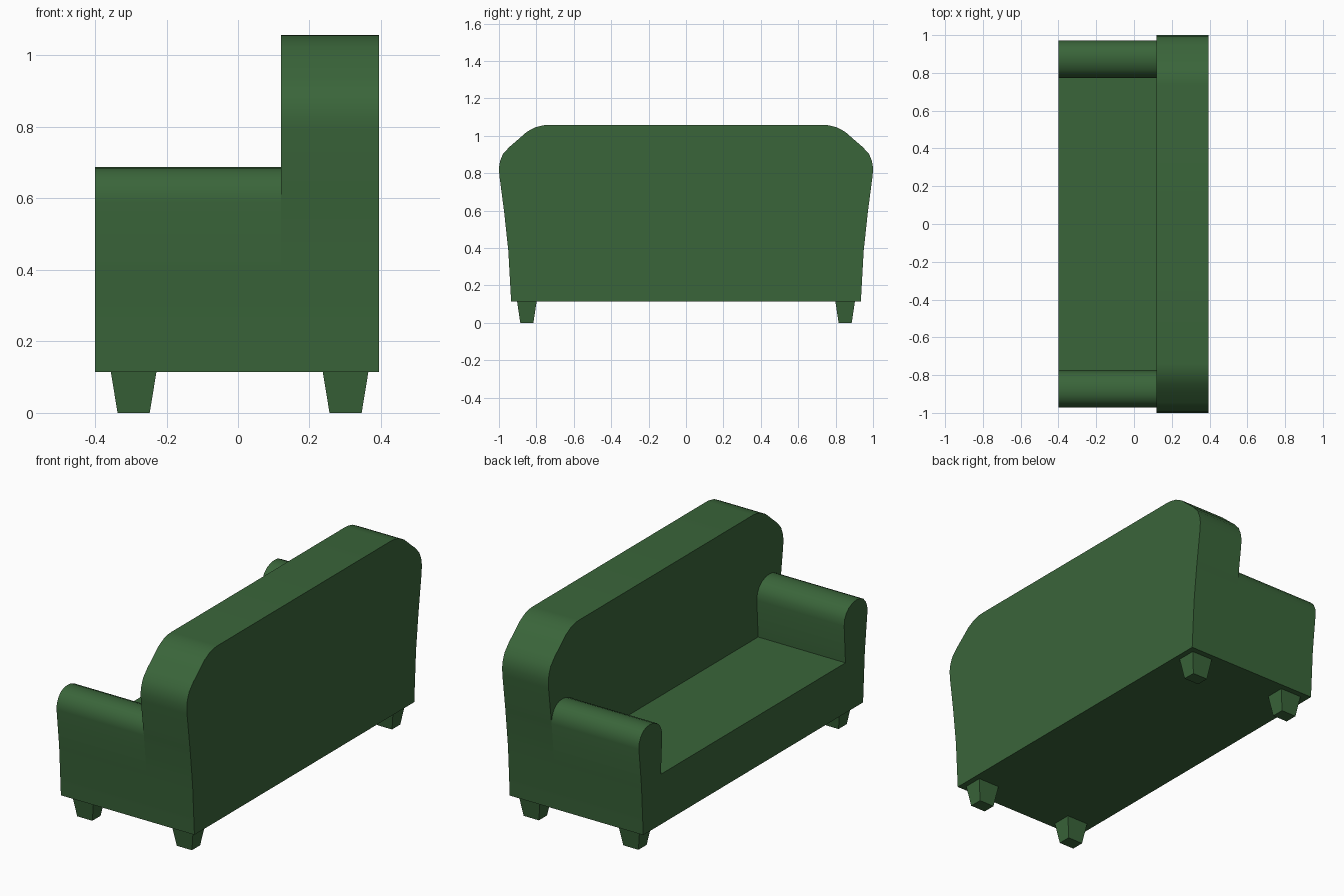
import bpy, bmesh, math

if "Cube" in bpy.data.objects:
    bpy.data.objects.remove(bpy.data.objects["Cube"])

green = bpy.data.materials.new("green_fabric")
green.diffuse_color = (0.042, 0.13, 0.042, 1)
green.use_nodes = True
green.node_tree.nodes["Principled BSDF"].inputs["Base Color"].default_value = green.diffuse_color


def finish(name, bm, smooth):
    bmesh.ops.recalc_face_normals(bm, faces=bm.faces)
    mesh = bpy.data.meshes.new(name)
    bm.to_mesh(mesh)
    bm.free()
    obj = bpy.data.objects.new(name, mesh)
    bpy.context.collection.objects.link(obj)
    mesh.materials.append(green)
    if smooth:
        bpy.ops.object.select_all(action='DESELECT')
        obj.select_set(True)
        bpy.context.view_layer.objects.active = obj
        bpy.ops.object.shade_smooth_by_angle(angle=math.radians(32))
    return obj


def mirrored_extrusion(name, half, x0, x1):
    """Mirror a half (y, z) profile across y = 0 and extrude it along x."""
    outline = half + [(-y, z) for y, z in reversed(half)]
    bm = bmesh.new()
    face = bm.faces.new([bm.verts.new((x0, y, z)) for y, z in outline])
    ext = bmesh.ops.extrude_face_region(bm, geom=[face])
    moved = [g for g in ext["geom"] if isinstance(g, bmesh.types.BMVert)]
    bmesh.ops.translate(bm, verts=moved, vec=(x1 - x0, 0, 0))
    return finish(name, bm, True)


# Flared side shared by the backrest and the arms
side = [(0.935, 0.115), (0.950, 0.385)]

# Backrest with rounded shoulders
mirrored_extrusion("backrest", side + [
    (0.972, 0.59), (0.998, 0.79), (1.0, 0.83), (0.994, 0.865), (0.979, 0.902),
    (0.945, 0.94), (0.89, 0.987), (0.85, 1.022), (0.805, 1.046),
    (0.765, 1.056), (0.74, 1.058)], 0.12, 0.395)

# Seat base and both rounded arms as one U-shaped section
mirrored_extrusion("seat_and_arms", side + [
    (0.972, 0.59), (0.970, 0.62), (0.957, 0.65), (0.937, 0.672),
    (0.91, 0.685), (0.88, 0.688), (0.85, 0.685), (0.815, 0.67),
    (0.792, 0.648), (0.778, 0.62), (0.774, 0.585), (0.785, 0.385)],
    -0.4, 0.12)

# Four tapered square legs
for label, cx in (("front", -0.292), ("back", 0.301)):
    for hand, s in (("left", 1), ("right", -1)):
        bm = bmesh.new()
        bmesh.ops.create_cube(bm, size=1)
        for v in bm.verts:
            top = v.co.z > 0
            wx, wy = (0.128, 0.105) if top else (0.09, 0.07)
            v.co = (cx + math.copysign(wx / 2, v.co.x),
                    s * 0.851 + math.copysign(wy / 2, v.co.y),
                    0.116 if top else 0)
        finish(f"{label}_{hand}_leg", bm, False)
